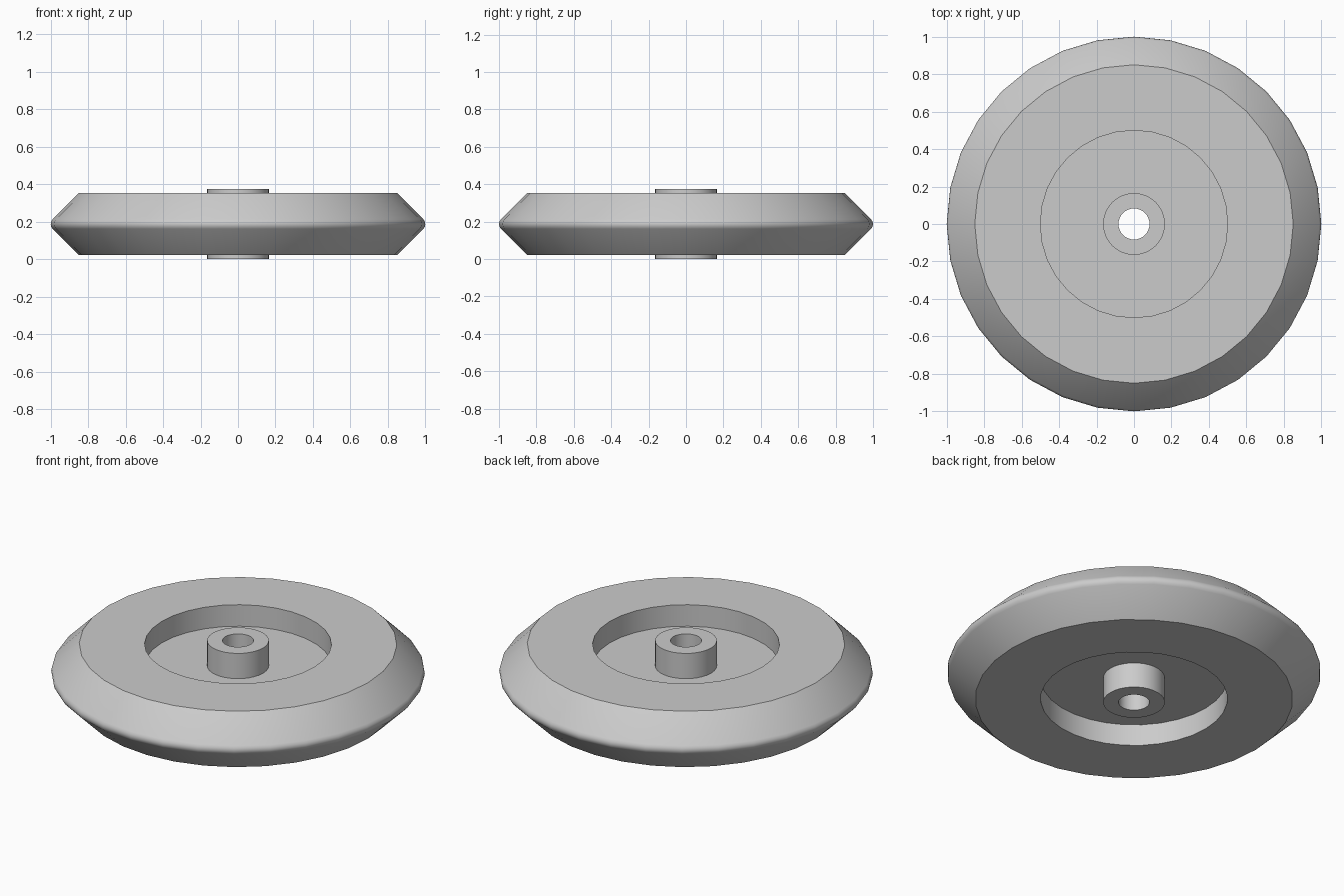
import bpy
import bmesh
from math import sin, cos, pi, radians

if "Cube" in bpy.data.objects:
    bpy.data.objects.remove(bpy.data.objects["Cube"], do_unlink=True)

SEGMENTS = 32
MID = 0.187          # height of the wheel's mid plane

# Upper half of the cross-section (radius, height above mid plane), bore to rim
BORE, HUB, RECESS, SHOULDER = 0.083, 0.165, 0.5, 0.85
HUB_TOP, WEB_TOP, RIM_TOP = MID, 0.038, 0.165
TIP_R = 0.036        # rounding of the outer edge

upper = [(BORE, HUB_TOP), (HUB, HUB_TOP), (HUB, WEB_TOP),
         (RECESS, WEB_TOP), (RECESS, RIM_TOP), (SHOULDER, RIM_TOP)]
for a in (45, 22.5):
    upper.append((1 - TIP_R + TIP_R * cos(radians(a)), TIP_R * sin(radians(a))))
profile = upper + [(1, 0)] + [(r, -h) for r, h in reversed(upper)]

# Revolve the closed cross-section into one solid wheel
bm = bmesh.new()
rings = []
for i in range(SEGMENTS):
    t = 2 * pi * i / SEGMENTS
    rings.append([bm.verts.new((r * cos(t), r * sin(t), MID + h)) for r, h in profile])
n = len(profile)
for i in range(SEGMENTS):
    a, b = rings[i], rings[(i + 1) % SEGMENTS]
    for j in range(n):
        k = (j + 1) % n
        bm.faces.new((a[j], b[j], b[k], a[k]))
bmesh.ops.recalc_face_normals(bm, faces=bm.faces)

mesh = bpy.data.meshes.new("bevelled_wheel")
bm.to_mesh(mesh)
bm.free()
wheel = bpy.data.objects.new("bevelled_wheel", mesh)
bpy.context.collection.objects.link(wheel)

# Plain grey material
grey = bpy.data.materials.new("plain_grey")
grey.use_nodes = True
colour = (0.6, 0.6, 0.6, 1)
grey.diffuse_color = colour
grey.node_tree.nodes["Principled BSDF"].inputs["Base Color"].default_value = colour
mesh.materials.append(grey)

# Smooth round surfaces, crisp edges
bpy.ops.object.select_all(action="DESELECT")
wheel.select_set(True)
bpy.context.view_layer.objects.active = wheel
bpy.ops.object.shade_smooth_by_angle(angle=radians(30))
